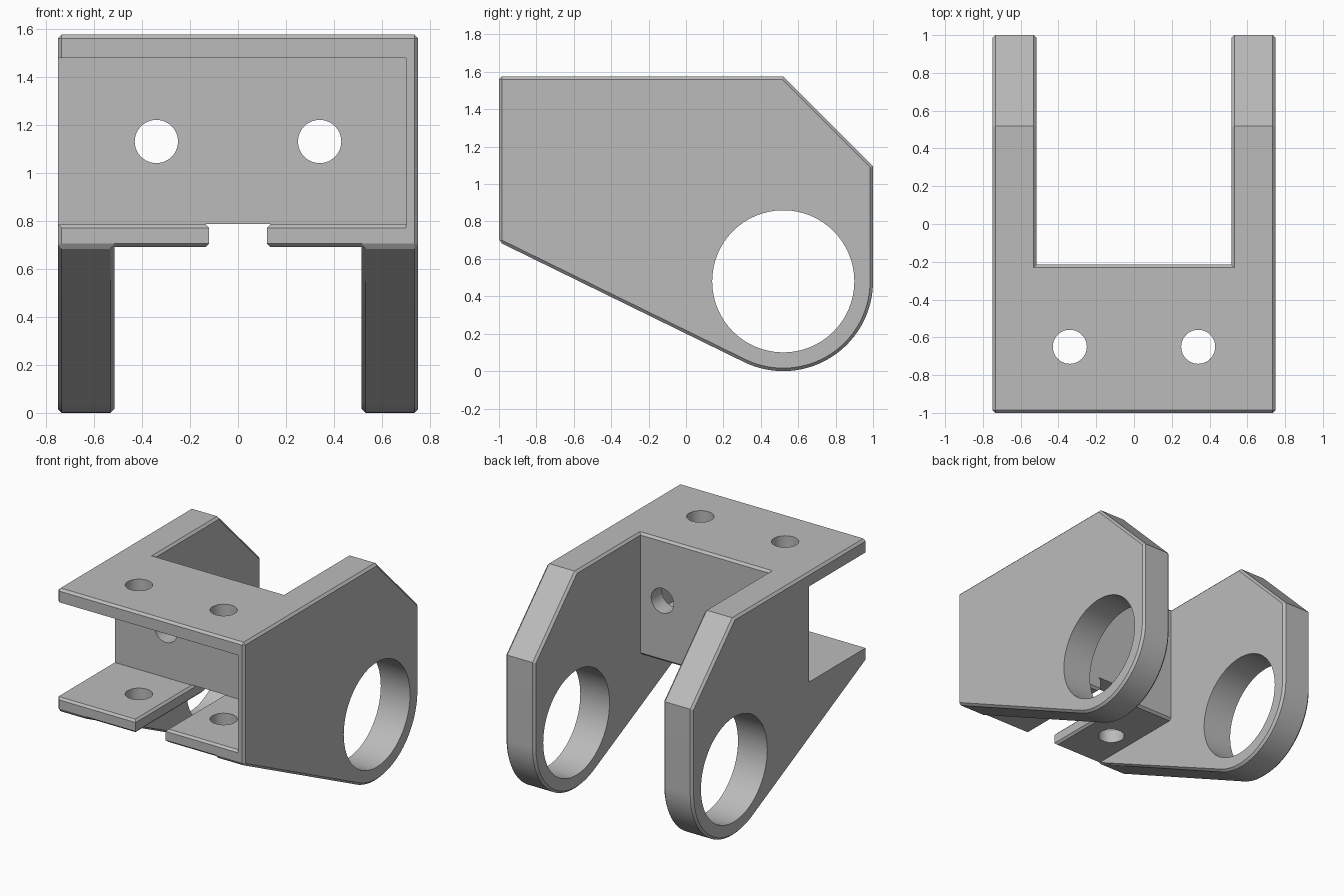
import bpy, bmesh
from math import sin, cos, acos, atan2, hypot, pi, radians
from mathutils import Matrix

if "Cube" in bpy.data.objects:
    bpy.data.objects.remove(bpy.data.objects["Cube"], do_unlink=True)

# Main dimensions
HALF_W, ARM_IN = 0.75, 0.515         # outer and inner faces of the arms
TOP, PLATE_Z, WALL_Y = 1.575, 0.69, -0.215
EYE_Y, EYE_Z, EYE_R, HOLE_R = 0.52, 0.48, 0.48, 0.38
CHAMFER = 0.016

grey = bpy.data.materials.new("machined grey")
grey.use_nodes = True
grey.diffuse_color = (0.5, 0.5, 0.5, 1)
grey.node_tree.nodes["Principled BSDF"].inputs["Base Color"].default_value = (0.5, 0.5, 0.5, 1)


def add_prism(bm, verts, pts, lo, hi, place):
    """Extrude a profile; a face shared with an earlier prism is removed."""
    def vert(co):
        key = tuple(round(c, 4) for c in co)
        if key not in verts:
            verts[key] = bm.verts.new(co)
        return verts[key]
    a = [vert(place(lo, p)) for p in pts]
    b = [vert(place(hi, p)) for p in pts]
    n = len(pts)
    sides = [[a[i], a[(i + 1) % n], b[(i + 1) % n], b[i]] for i in range(n)]
    for loop in [a, b] + sides:
        old = bm.faces.get(loop)
        if old:
            bm.faces.remove(old)
        else:
            bm.faces.new(loop)


def finish(name, bm):
    bmesh.ops.recalc_face_normals(bm, faces=bm.faces)
    mesh = bpy.data.meshes.new(name)
    bm.to_mesh(mesh)
    bm.free()
    mesh.materials.append(grey)
    obj = bpy.data.objects.new(name, mesh)
    bpy.context.collection.objects.link(obj)
    return obj


def along_x(t, p):
    return (t, p[0], p[1])


def along_y(t, p):
    return (p[0], t, p[1])


def prism_cutter(name, pts, lo, hi, place):
    bm = bmesh.new()
    add_prism(bm, {}, pts, lo, hi, place)
    return finish(name, bm)


def round_cutter(name, centre, radius, depth, axis):
    turn = {"X": Matrix.Rotation(pi / 2, 4, "Y"), "Y": Matrix.Rotation(pi / 2, 4, "X"),
            "Z": Matrix.Identity(4)}[axis]
    bm = bmesh.new()
    bmesh.ops.create_cone(bm, cap_ends=True, segments=64, radius1=radius, radius2=radius,
                          depth=depth, matrix=Matrix.Translation(centre) @ turn)
    return finish(name, bm)


# Arm profile: straight top, sloped corner, round eye, tangent underside
dy, dz = -1 - EYE_Y, PLATE_Z - EYE_Z
tangent = atan2(dz, dy) + acos(EYE_R / hypot(dy, dz)) - 2 * pi
steps = 40
eye = [(EYE_Y + EYE_R * cos(tangent * i / steps), EYE_Z + EYE_R * sin(tangent * i / steps))
       for i in range(steps + 1)]
arm = [(-1, PLATE_Z), (WALL_Y, PLATE_Z), (WALL_Y, TOP), (EYE_Y, TOP), (1, TOP - 0.48)] + eye
block = [(-1, PLATE_Z), (-1, TOP), (WALL_Y, TOP), (WALL_Y, PLATE_Z)]

# Blank body: a front block across the width and two arms
bm, shared = bmesh.new(), {}
for lo, hi in ((-HALF_W, -ARM_IN), (-ARM_IN, ARM_IN), (ARM_IN, HALF_W)):
    add_prism(bm, shared, block, lo, hi, along_x)
for lo, hi in ((-HALF_W, -ARM_IN), (ARM_IN, HALF_W)):
    add_prism(bm, shared, arm, lo, hi, along_x)
bmesh.ops.recalc_face_normals(bm, faces=bm.faces)
bmesh.ops.dissolve_limit(bm, angle_limit=0.005, verts=bm.verts, edges=bm.edges)

# Chamfer the outward corners
sharp = [e for e in bm.edges if e.calc_face_angle_signed(0) > 1.0]
bmesh.ops.bevel(bm, geom=sharp, offset=CHAMFER, offset_type="OFFSET", segments=1,
                affect="EDGES", profile=0.5, clamp_overlap=True)
bracket = finish("clevis_bracket", bm)

# Front pocket, open on the right, with a chamfered lip on the lower plate
FLOOR, CEILING, BACK = 0.785, 1.478, -0.34
cutters = [prism_cutter("pocket_cutter",
                        [(-1.1, FLOOR - 0.115), (-0.985, FLOOR), (BACK, FLOOR),
                         (BACK, CEILING), (-1.1, CEILING)], -1, 0.70, along_x)]

# Slot that splits the lower plate into two tabs
half = [(0.135, 0.6), (0.135, PLATE_Z), (0.12, 0.705), (0.12, 0.77),
        (0.135, FLOOR), (0.135, FLOOR + 0.002)]
slot = half + [(-x, z) for x, z in reversed(half)]
cutters.append(prism_cutter("slot_cutter", slot, -1.1, -0.1, along_y))

# Pivot hole through both arms, bolt holes through plates and wall
cutters.append(round_cutter("pivot_cutter", (0, EYE_Y, EYE_Z), HOLE_R, 2, "X"))
for x in (-0.34, 0.34):
    cutters.append(round_cutter("plate_bolt_cutter", (x, -0.65, 1.1), 0.09, 1.4, "Z"))
    cutters.append(round_cutter("wall_bolt_cutter", (x, -0.28, 1.13), 0.09, 0.4, "Y"))

bpy.ops.object.select_all(action="DESELECT")
bpy.context.view_layer.objects.active = bracket
bracket.select_set(True)
for cutter in cutters:
    mod = bracket.modifiers.new("cut", "BOOLEAN")
    mod.operation, mod.solver, mod.object = "DIFFERENCE", "EXACT", cutter
    bpy.ops.object.modifier_apply(modifier=mod.name)
    bpy.data.objects.remove(cutter, do_unlink=True)

bpy.ops.object.shade_smooth_by_angle(angle=radians(25))
